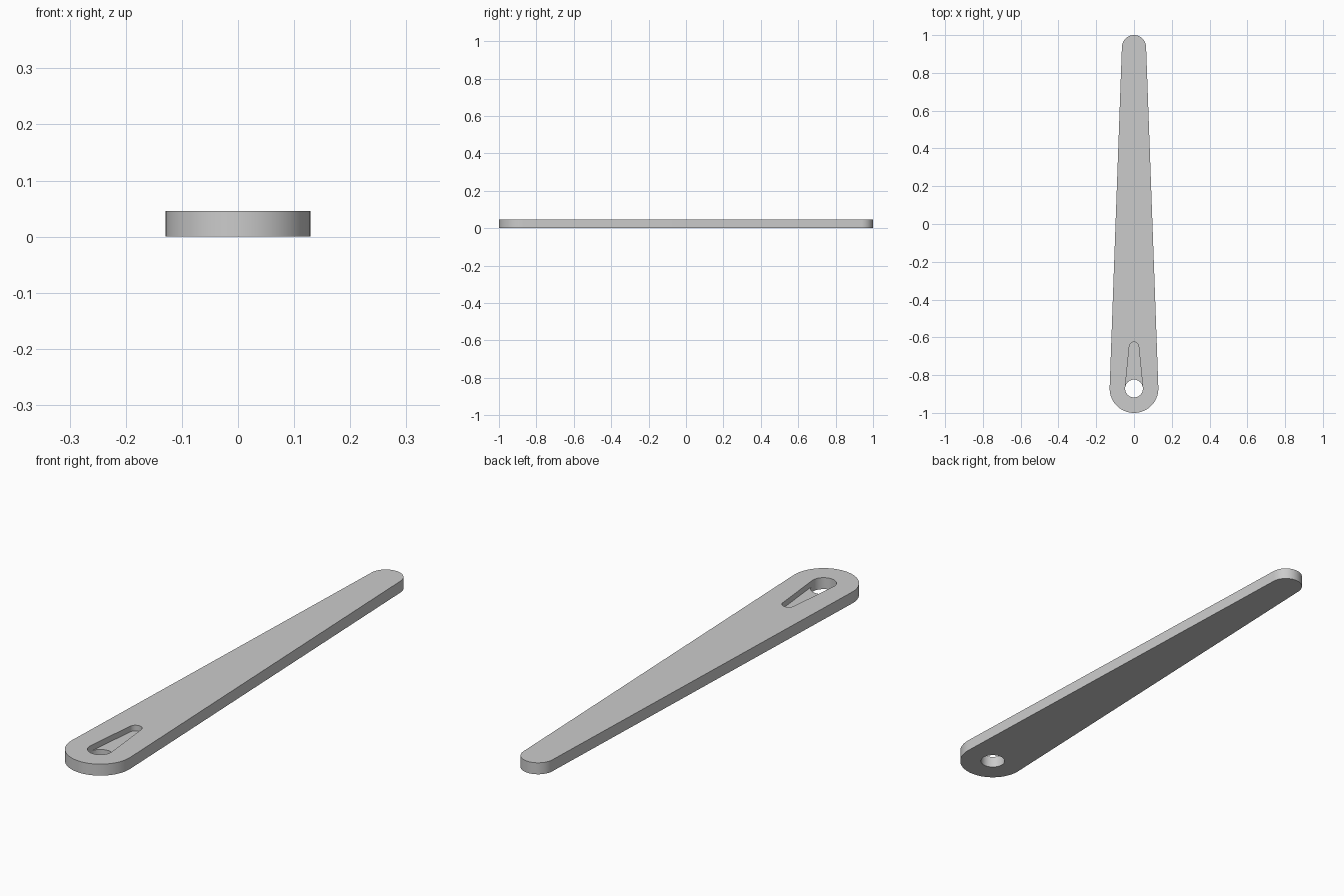
import bpy, bmesh, math

cube = bpy.data.objects.get("Cube")
if cube:
    bpy.data.objects.remove(cube, do_unlink=True)

THICK = 0.046
PIVOT_Y, TIP_Y = -0.871, 0.936
BIG_R, TIP_R, HOLE_R = 0.129, 0.064, 0.047

grey = bpy.data.materials.new("plain grey")
grey.use_nodes = True
colour = (0.6, 0.6, 0.6, 1)
grey.diffuse_color = colour
grey.node_tree.nodes["Principled BSDF"].inputs["Base Color"].default_value = colour


def arc(y, r, start, end, steps):
    """Points along an arc centred on x = 0."""
    angles = [start + (end - start) * i / steps for i in range(steps + 1)]
    return [(r * math.cos(a), y + r * math.sin(a)) for a in angles]


def tapered_outline(y0, r0, y1, r1, base_steps, tip_steps):
    """Two round ends joined by their common tangents."""
    a = math.asin((r0 - r1) / (y1 - y0))
    return (arc(y1, r1, a, math.pi - a, tip_steps)
            + arc(y0, r0, math.pi - a, 2 * math.pi + a, base_steps))


def prism(name, outline, z0, z1):
    bm = bmesh.new()
    face = bm.faces.new([bm.verts.new((x, y, z0)) for x, y in outline])
    top = bmesh.ops.extrude_face_region(bm, geom=[face])["geom"]
    verts = [v for v in top if isinstance(v, bmesh.types.BMVert)]
    bmesh.ops.translate(bm, verts=verts, vec=(0, 0, z1 - z0))
    bmesh.ops.recalc_face_normals(bm, faces=bm.faces)
    mesh = bpy.data.meshes.new(name)
    bm.to_mesh(mesh)
    bm.free()
    mesh.materials.append(grey)
    obj = bpy.data.objects.new(name, mesh)
    bpy.context.collection.objects.link(obj)
    return obj


# Tapered arm with a wide pivot end and a narrow rounded tip
arm = prism("tapered_arm",
            tapered_outline(PIVOT_Y, BIG_R, TIP_Y, TIP_R, 40, 32), 0, THICK)

# Through hole at the pivot, and a shallow tapered slot opening from it
hole = prism("pivot_hole_cutter",
             arc(PIVOT_Y, HOLE_R, 0, 2 * math.pi, 48)[:-1], -THICK, 2 * THICK)
slot = prism("slot_cutter",
             tapered_outline(PIVOT_Y, HOLE_R, -0.65, 0.025, 1, 20),
             THICK / 2, 2 * THICK)

bpy.ops.object.select_all(action="DESELECT")
arm.select_set(True)
bpy.context.view_layer.objects.active = arm
for cutter in (hole, slot):
    mod = arm.modifiers.new(cutter.name, "BOOLEAN")
    mod.operation = "DIFFERENCE"
    mod.solver = "EXACT"
    mod.object = cutter
    bpy.ops.object.modifier_apply(modifier=mod.name)
    bpy.data.objects.remove(cutter, do_unlink=True)

bpy.ops.object.shade_smooth_by_angle(angle=math.radians(30))
